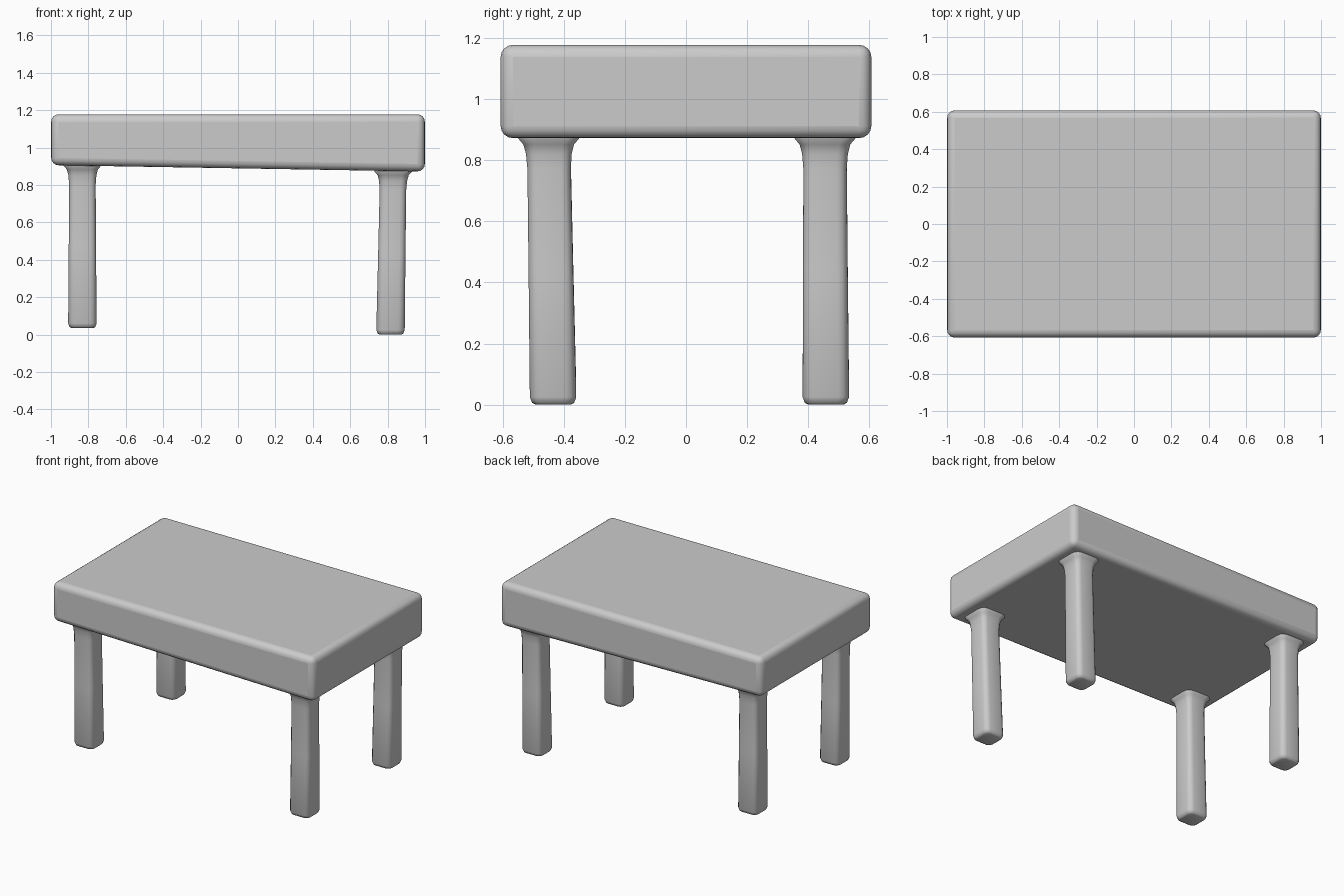
import bpy, bmesh, math
from mathutils import Vector

cube = bpy.data.objects.get("Cube")
if cube:
    bpy.data.objects.remove(cube, do_unlink=True)

# One plain grey for the whole table
grey = bpy.data.materials.new("plain_grey")
grey.use_nodes = True
colour = (0.6, 0.6, 0.6, 1)
grey.diffuse_color = colour
grey.node_tree.nodes["Principled BSDF"].inputs["Base Color"].default_value = colour


def finish(bm, name):
    bmesh.ops.recalc_face_normals(bm, faces=bm.faces[:])
    mesh = bpy.data.meshes.new(name)
    bm.to_mesh(mesh)
    bm.free()
    mesh.materials.append(grey)
    obj = bpy.data.objects.new(name, mesh)
    bpy.context.collection.objects.link(obj)
    for o in bpy.context.selected_objects:
        o.select_set(False)
    obj.select_set(True)
    bpy.context.view_layer.objects.active = obj
    return obj


# Thick table top, slightly deeper towards +x, with rounded edges
bm = bmesh.new()
bmesh.ops.create_cube(bm, size=1)
for v in bm.verts:
    x, y, z = v.co
    height = 1.178 if z > 0 else 0.889 - 0.034 * x
    v.co = (2 * x - 0.002 * x, 1.214 * y, height)
table_top = finish(bm, "table_top")
bevel = table_top.modifiers.new("rounded_edges", "BEVEL")
bevel.width = 0.04
bevel.segments = 4
bpy.ops.object.shade_smooth_by_angle(angle=math.radians(50))


def ring(bm, centre, half, corner=0.45, steps=3):
    """Rounded-square ring of vertices around a leg."""
    verts = []
    for q in range(4):
        for s in range(steps + 1):
            a = math.pi / 2 * (q + s / steps)
            mid = math.pi / 2 * q + math.pi / 4
            flat = half * (1 - corner) * math.sqrt(2)
            offset = Vector((math.cos(mid) * flat + math.cos(a) * half * corner,
                             math.sin(mid) * flat + math.sin(a) * half * corner, 0))
            verts.append(bm.verts.new(Vector(centre) + offset))
    return verts


def leg(name, foot, top):
    """Leg lofted from a rounded foot up to a small flare under the slab."""
    foot, top = Vector(foot), Vector(top)
    length = top.z - foot.z
    # height above the foot, half width
    profile = [(0, 0.058), (0.006, 0.069), (0.025, 0.076), (length * 0.5, 0.073),
               (length - 0.1, 0.071), (length - 0.05, 0.075),
               (length - 0.02, 0.083), (length, 0.1), (length + 0.03, 0.1)]
    bm = bmesh.new()
    rings = [ring(bm, foot.lerp(top, h / length), half) for h, half in profile]
    for low, high in zip(rings, rings[1:]):
        for i in range(len(low)):
            j = (i + 1) % len(low)
            bm.faces.new((low[i], low[j], high[j], high[i]))
    bm.faces.new(rings[0])
    bm.faces.new(rings[-1])
    finish(bm, name)
    bpy.ops.object.shade_smooth_by_angle(angle=math.radians(50))


# Four legs, the +x pair reaching a little lower
for side, foot_x, top_x, foot_z, top_z in (("left", 0.815, 0.83, 0.0, 0.872),
                                           ("right", -0.832, -0.832, 0.035, 0.903)):
    for end, foot_y, top_y in (("front", -0.435, -0.45), ("back", 0.458, 0.455)):
        leg(f"{end}_{side}_leg", (foot_x, foot_y, foot_z), (top_x, top_y, top_z))
